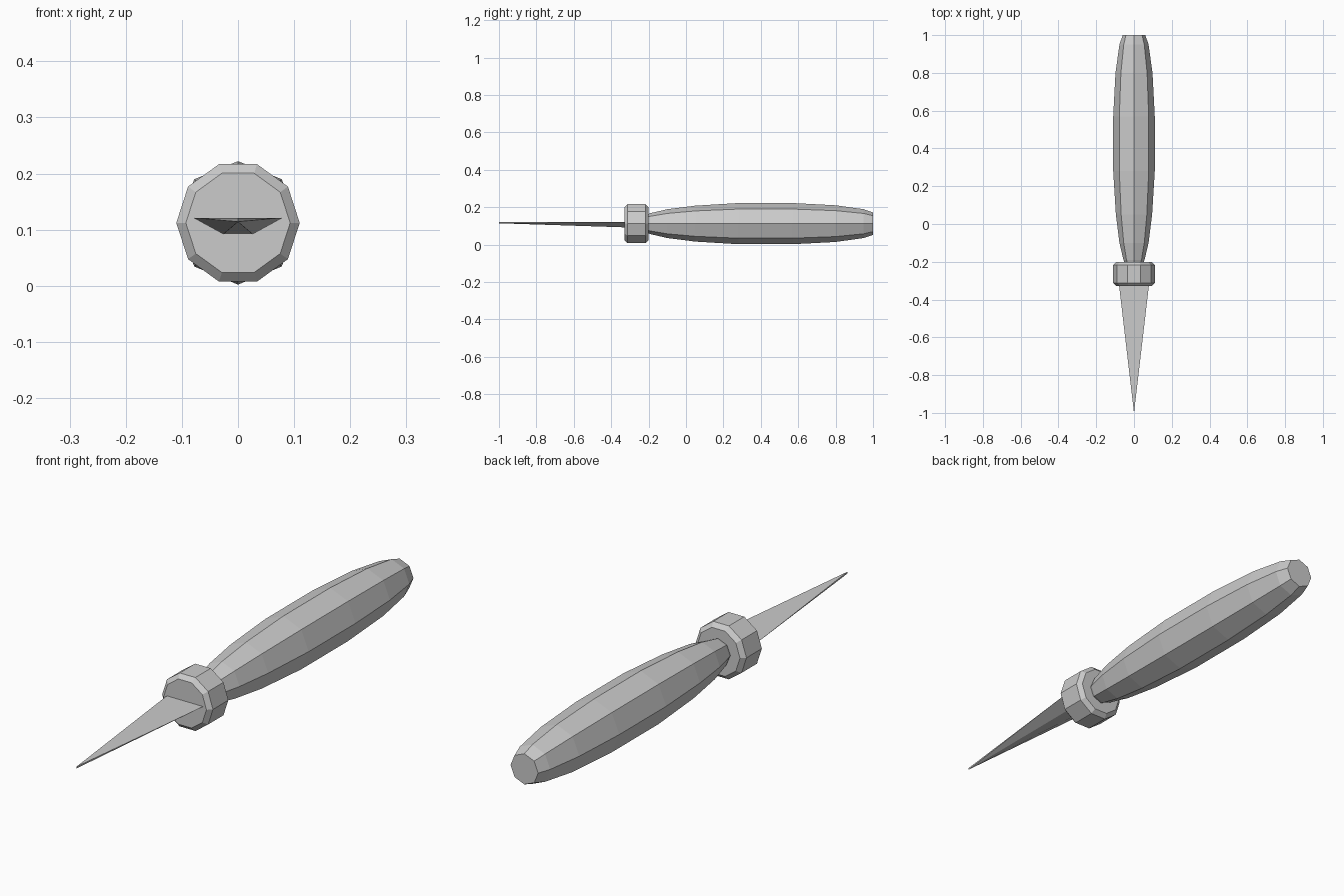
import bpy, bmesh
from math import sin, cos, tau

if "Cube" in bpy.data.objects:
    bpy.data.objects.remove(bpy.data.objects["Cube"])

CZ = 0.112  # height of the tool axis


def make_object(name, bm):
    bmesh.ops.recalc_face_normals(bm, faces=bm.faces)
    mesh = bpy.data.meshes.new(name)
    bm.to_mesh(mesh)
    bm.free()
    obj = bpy.data.objects.new(name, mesh)
    bpy.context.collection.objects.link(obj)
    return obj


def turned(name, profile, sides):
    """Capped faceted solid along y from (y, radius) pairs."""
    bm = bmesh.new()
    rings = [[bm.verts.new((r * cos(tau * i / sides), y, CZ + r * sin(tau * i / sides)))
              for i in range(sides)] for y, r in profile]
    for a, b in zip(rings, rings[1:]):
        for i in range(sides):
            j = (i + 1) % sides
            bm.faces.new((a[i], a[j], b[j], b[i]))
    bm.faces.new(rings[0])
    bm.faces.new(rings[-1])
    return make_object(name, bm)


# Eight-sided swelling handle
turned("handle", [(-0.21, 0.048), (-0.19, 0.056), (-0.10, 0.077), (0.05, 0.096),
                  (0.28, 0.11), (0.57, 0.11), (0.80, 0.098), (0.95, 0.077),
                  (1.0, 0.06)], 8)

# Ten-sided chamfered collar
turned("collar", [(-0.328, 0.093), (-0.312, 0.11), (-0.217, 0.11), (-0.201, 0.093)], 10)

# Blade: flat top, trapezoid section narrowing to a point
bm = bmesh.new()
base = [bm.verts.new((x, -0.325, z)) for x, z in
        ((-0.079, 0.121), (-0.026, 0.092), (0.026, 0.092), (0.079, 0.121), (0, 0.121))]
tip_low = bm.verts.new((0, -1.0, 0.114))
tip_top = bm.verts.new((0, -1.0, 0.121))
left, low_l, low_r, right, mid = base
for face in ((low_l, low_r, tip_low),
             (left, low_l, tip_low), (left, tip_low, tip_top),
             (low_r, right, tip_low), (right, tip_top, tip_low),
             (left, tip_top, mid), (mid, tip_top, right), base):
    bm.faces.new(face)
make_object("blade", bm)
